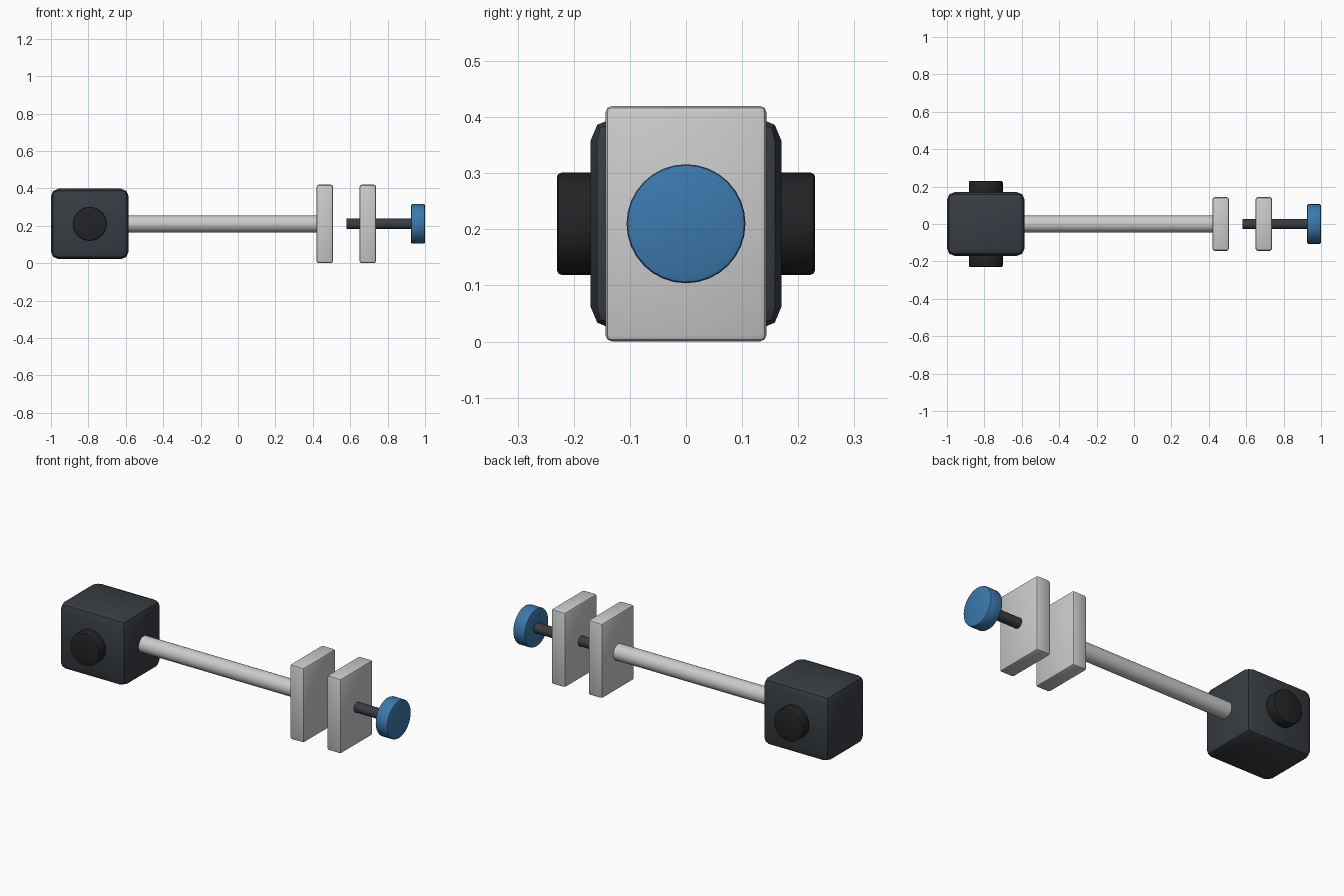
import bpy, math

if "Cube" in bpy.data.objects:
    bpy.data.objects.remove(bpy.data.objects["Cube"])

ZC = 0.21  # height of the common axis


def material(name, rgb):
    m = bpy.data.materials.new(name)
    m.diffuse_color = (*rgb, 1)
    m.use_nodes = True
    m.node_tree.nodes["Principled BSDF"].inputs["Base Color"].default_value = m.diffuse_color
    return m


CHARCOAL = material("charcoal", (0.04, 0.046, 0.055))
BLACK = material("black", (0.016, 0.017, 0.018))
BLUE = material("blue", (0.045, 0.19, 0.42))


def finish(name, bevel, segments, mat):
    ob = bpy.context.object
    ob.name = name
    if bevel:
        mod = ob.modifiers.new("Bevel", "BEVEL")
        mod.width, mod.segments, mod.limit_method = bevel, segments, "ANGLE"
        bpy.ops.object.modifier_apply(modifier=mod.name)
    if mat:
        ob.data.materials.append(mat)
    bpy.ops.object.shade_smooth_by_angle(angle=math.radians(25))
    return ob


def box(name, x0, x1, width, height, bevel, mat=None):
    bpy.ops.mesh.primitive_cube_add(size=1, location=((x0 + x1) / 2, 0, ZC))
    bpy.context.object.scale = (x1 - x0, width, height)
    bpy.ops.object.transform_apply(location=False, rotation=False, scale=True)
    return finish(name, bevel, 2, mat)


def cylinder(name, start, end, r, axis="x", cross=0, bevel=0, mat=None):
    mid = (start + end) / 2
    along_x = axis == "x"
    loc = (mid, cross, ZC) if along_x else (cross, mid, ZC)
    rot = (0, math.pi / 2, 0) if along_x else (math.pi / 2, 0, 0)
    bpy.ops.mesh.primitive_cylinder_add(vertices=32, radius=r, depth=abs(end - start),
                                        location=loc, rotation=rot)
    return finish(name, bevel, 2, mat)


# Pivot block with a round cap on each side
box("pivot_block", -1.0, -0.585, 0.34, 0.376, 0.04, CHARCOAL)
for side, label in ((-1, "front"), (1, "back")):
    cylinder(label + "_pivot_cap", side * 0.15, side * 0.23, 0.091, "y", -0.7925, 0.008, BLACK)

# Arm rod
cylinder("arm_rod", -0.62, 0.44, 0.045)

# Clamp jaws
box("fixed_jaw", 0.42, 0.508, 0.287, 0.42, 0.012)
box("moving_jaw", 0.65, 0.738, 0.287, 0.42, 0.012)

# Clamp screw and its knob
cylinder("clamp_screw", 0.58, 0.94, 0.028, mat=CHARCOAL)
cylinder("clamp_knob", 0.925, 1.0, 0.106, bevel=0.007, mat=BLUE)
